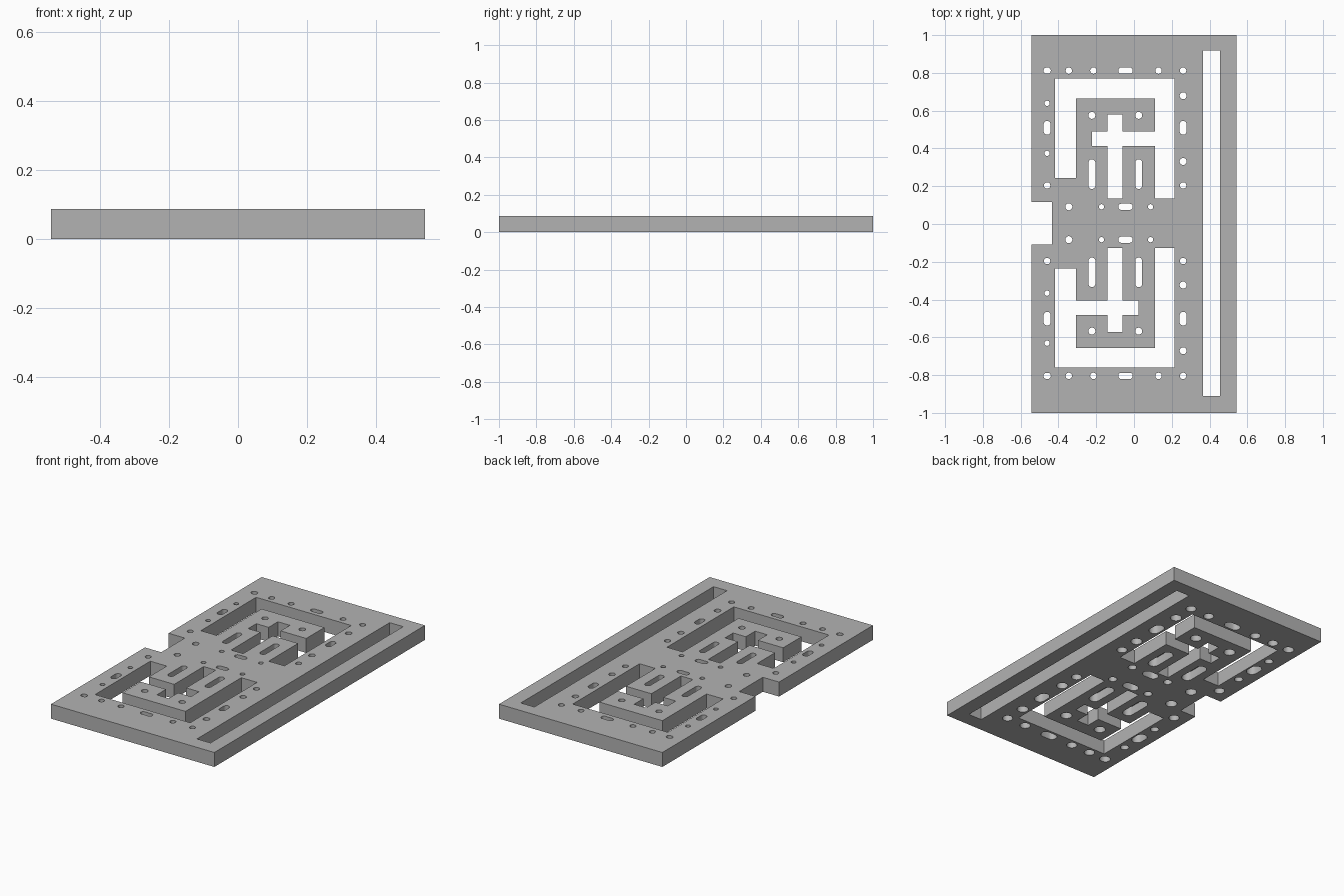
import bpy, bmesh, math

if "Cube" in bpy.data.objects:
    bpy.data.objects.remove(bpy.data.objects["Cube"])

HEIGHT = 0.087
STEP = 0.055      # depth of the wide recess under each hole
MID = 0.004       # line about which the cut-outs are mirrored


def add_box(bm, x0, x1, y0, y1, z0, z1):
    verts = bmesh.ops.create_cube(bm, size=1)["verts"]
    for v in verts:
        v.co.x = x1 if v.co.x > 0 else x0
        v.co.y = y1 if v.co.y > 0 else y0
        v.co.z = z1 if v.co.z > 0 else z0


def add_stepped_hole(bm, x, y, r, sx=0, sy=0):
    """Round hole, or slot of half-length sx / sy, with a wider recess below."""
    wide = r * 1.75
    rings = []
    for radius, z in ((wide, -0.1), (wide, STEP), (r, STEP), (r, HEIGHT + 0.1)):
        ring = []
        for i in range(24):
            a = math.tau * (i + 0.5) / 24
            c, s = math.cos(a), math.sin(a)
            ring.append(bm.verts.new((x + radius * c + math.copysign(sx, c),
                                      y + radius * s + math.copysign(sy, s), z)))
        rings.append(ring)
    bm.faces.new(rings[0][::-1])
    bm.faces.new(rings[-1])
    for low, high in zip(rings, rings[1:]):
        for i in range(24):
            j = (i + 1) % 24
            bm.faces.new((low[i], low[j], high[j], high[i]))


def make_object(name, bm):
    mesh = bpy.data.meshes.new(name)
    bm.to_mesh(mesh)
    bm.free()
    obj = bpy.data.objects.new(name, mesh)
    bpy.context.collection.objects.link(obj)
    return obj


def cut(target, cutter):
    cutter.hide_render = True
    mod = target.modifiers.new("cut", "BOOLEAN")
    mod.operation = "DIFFERENCE"
    mod.solver = "EXACT"
    mod.use_self = True
    mod.object = cutter
    bpy.context.view_layer.objects.active = target
    bpy.ops.object.modifier_apply(modifier=mod.name)
    bpy.data.objects.remove(cutter)


# Base plate
bm = bmesh.new()
add_box(bm, -0.543, 0.543, -1, 1, 0, HEIGHT)
plate = make_object("base_plate", bm)

# Rectangular cut-outs: long side slot, edge notch, and the two maze pockets
bm = bmesh.new()
add_box(bm, 0.365, 0.455, MID - 0.915, MID + 0.915, -0.1, 0.2)
add_box(bm, -0.7, -0.435, MID - 0.112, MID + 0.112, -0.1, 0.2)
for side in (1, -1):
    channels = [(-0.418, -0.308, 0.24, 0.765),
                (-0.418, 0.215, 0.66, 0.765),
                (0.11, 0.215, 0.13, 0.765),
                (-0.14, -0.06, 0.13, 0.575),
                (-0.222, 0.16, 0.41, 0.487) if side > 0 else (-0.36, 0.025, 0.41, 0.487)]
    for n, (x0, x1, y0, y1) in enumerate(channels):
        ys = sorted((MID + side * y0, MID + side * y1))
        add_box(bm, x0, x1, *ys, -0.1 - n * 0.01, 0.2 + n * 0.01)
cut(plate, make_object("pocket_cutter", bm))

# Holes and slots, repeated on both halves
SMALL, ROUND = 0.014, 0.0185
bm = bmesh.new()
for side in (1, -1):
    def hole(x, y, r=ROUND, sx=0, sy=0):
        add_stepped_hole(bm, x, MID + side * y, r, sx, sy)

    for x in (-0.345, -0.215, 0.13, 0.26):
        hole(x, 0.808, 0.017)
    hole(-0.46, 0.808, 0.0165, sx=0.003)
    for y in (0.808, 0.087):
        hole(-0.045, y, 0.0165, sx=0.022)
    for x in (-0.46, 0.26):
        hole(x, 0.505, sy=0.018)
        hole(x, 0.2, 0.017)
    for y in (0.675, 0.327):
        hole(0.26, y)
    for y in (0.635, 0.37):
        hole(-0.46, y, SMALL)
    hole(-0.345, 0.087)
    for x in (-0.172, 0.088):
        hole(x, 0.087, SMALL)
    for x in (-0.223, 0.025):
        hole(x, 0.571)
        hole(x, 0.26, sy=0.06)
cut(plate, make_object("hole_cutter", bm))

# Colour
grey = bpy.data.materials.new("plain_grey")
grey.use_nodes = True
colour = (0.45, 0.45, 0.45, 1)
grey.diffuse_color = colour
grey.node_tree.nodes["Principled BSDF"].inputs["Base Color"].default_value = colour
plate.data.materials.clear()
plate.data.materials.append(grey)
for face in plate.data.polygons:
    face.material_index = 0

# Smooth hole walls, sharp plate edges
bpy.ops.object.select_all(action="DESELECT")
plate.select_set(True)
bpy.context.view_layer.objects.active = plate
bpy.ops.object.shade_smooth_by_angle(angle=math.radians(30))
